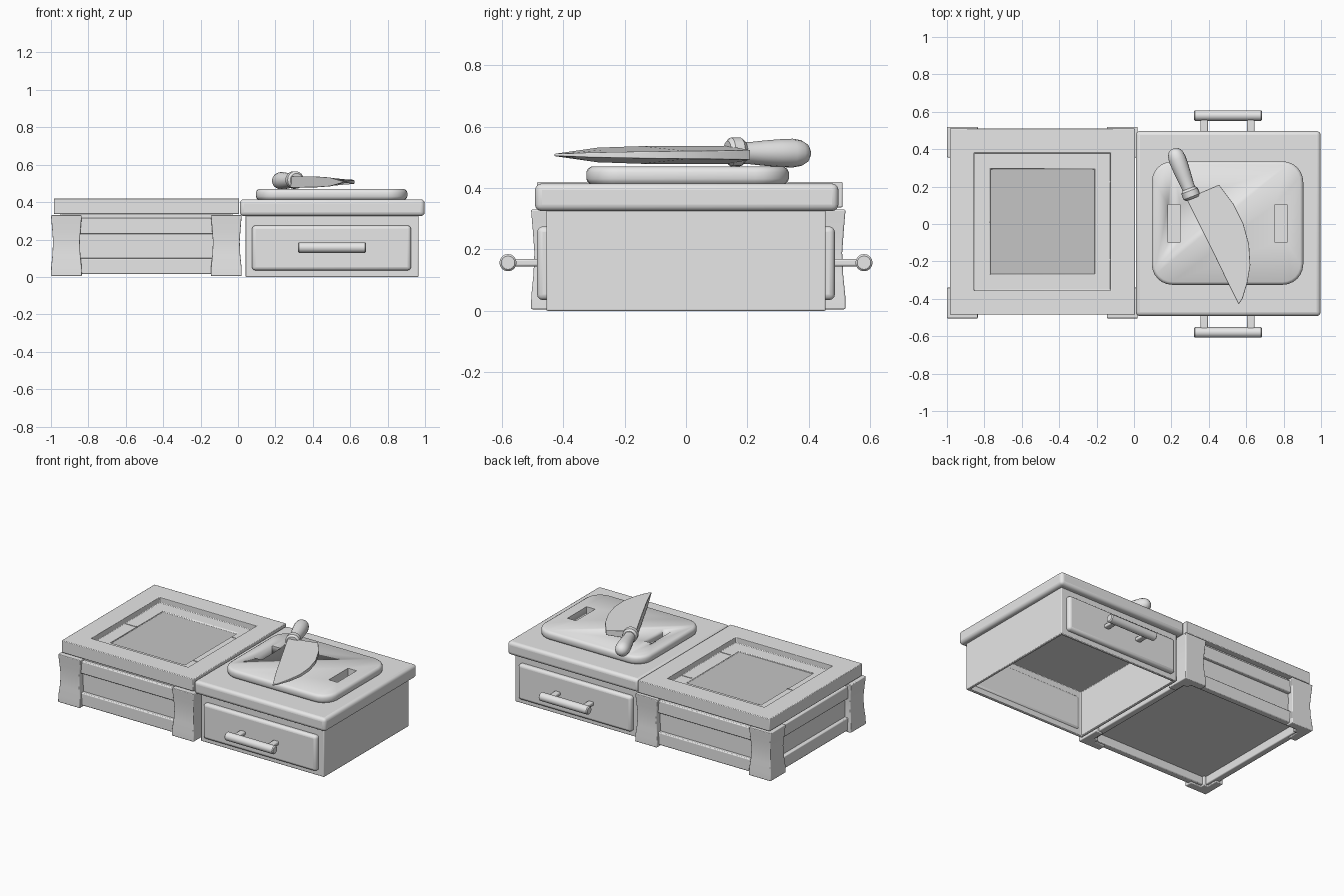
import bpy, bmesh, math
from mathutils import Vector

if "Cube" in bpy.data.objects:
    bpy.data.objects.remove(bpy.data.objects["Cube"])


def material(name, v):
    m = bpy.data.materials.new(name)
    m.diffuse_color = (v, v, v, 1)
    m.use_nodes = True
    m.node_tree.nodes["Principled BSDF"].inputs["Base Color"].default_value = m.diffuse_color
    return m


LIGHT = material("light_grey", 0.8)
DARK = material("panel_grey", 0.56)


def finish(name, bm, bevel=0.0, seg=3):
    bmesh.ops.recalc_face_normals(bm, faces=bm.faces)
    me = bpy.data.meshes.new(name)
    bm.to_mesh(me)
    bm.free()
    ob = bpy.data.objects.new(name, me)
    bpy.context.collection.objects.link(ob)
    me.materials.append(LIGHT)
    if bevel:
        mod = ob.modifiers.new("bevel", 'BEVEL')
        mod.width, mod.segments = bevel, seg
        mod.limit_method, mod.angle_limit = 'ANGLE', math.radians(35)
    bpy.ops.object.select_all(action='DESELECT')
    ob.select_set(True)
    bpy.context.view_layer.objects.active = ob
    bpy.ops.object.shade_smooth_by_angle(angle=math.radians(35))
    return ob


def box_bm(x0, x1, y0, y1, z0, z1):
    bm = bmesh.new()
    bmesh.ops.create_cube(bm, size=1)
    for v in bm.verts:
        v.co = ((x0 + x1) / 2 + v.co.x * (x1 - x0),
                (y0 + y1) / 2 + v.co.y * (y1 - y0),
                (z0 + z1) / 2 + v.co.z * (z1 - z0))
    return bm


def box(name, *size, bevel=0.0, seg=3):
    return finish(name, box_bm(*size), bevel, seg)


def loft(name, rings, bevel=0.0):
    bm = bmesh.new()
    vs = [[bm.verts.new(p) for p in r] for r in rings]
    n = len(rings[0])
    for a, b in zip(vs, vs[1:]):
        for i in range(n):
            bm.faces.new((a[i], a[(i + 1) % n], b[(i + 1) % n], b[i]))
    bm.faces.new(vs[0])
    bm.faces.new(vs[-1])
    return finish(name, bm, bevel)


def tube(name, start, axis, profile, n=16):
    """Round part along an axis from (distance, radius) pairs."""
    a = Vector(axis).normalized()
    u = a.orthogonal().normalized()
    w = a.cross(u)
    rings = [[Vector(start) + a * t + (u * math.cos(k * math.tau / n)
              + w * math.sin(k * math.tau / n)) * r for k in range(n)] for t, r in profile]
    return loft(name, rings)


def pocket(bm, direction, margin, depth):
    """Inset the extreme face in a direction and push it inward."""
    bm.faces.ensure_lookup_table()
    face = max(bm.faces, key=lambda f: f.normal.dot(direction) * 10 + f.calc_center_median().dot(direction))
    bmesh.ops.inset_region(bm, faces=[face], thickness=margin, use_even_offset=True)
    return sink(bm, face, direction, depth)


def sink(bm, face, direction, depth):
    new = bmesh.ops.extrude_discrete_faces(bm, faces=[face])["faces"][0]
    bmesh.ops.translate(bm, verts=new.verts, vec=-direction * depth)
    return new


# ---- Crate: recessed top frame with darker panel
UP = Vector((0, 0, 1))
bm = box_bm(-0.985, 0.005, -0.485, 0.51, 0.337, 0.42)
bm.normal_update()
floor = pocket(bm, UP, 0.13, 0.04)
bmesh.ops.inset_region(bm, faces=[floor], thickness=0.085, use_even_offset=True)
panel = sink(bm, floor, UP, 0.008)
panel.material_index = 1
top = finish("crate_top", bm, 0.006, 2)
top.data.materials.append(DARK)

# Plank seams on the recessed border
for x0, x1, y in ((-0.85, -0.77, 0.01), (-0.2, -0.125, 0.225), (-0.2, -0.125, -0.19)):
    box("plank_seam", x0, x1, y - 0.004, y + 0.004, 0.378, 0.383)

# Crate walls: recessed boards with raised rails
XL, XR, YF, YB = -0.975, -0.005, -0.48, 0.495
T = 0.03
sides = {
    "front": lambda d0, d1: (XL + T, XR - T, YF + d0, YF + d1),
    "back": lambda d0, d1: (XL + T, XR - T, YB - d1, YB - d0),
    "left": lambda d0, d1: (XL + d0, XL + d1, YF + T, YB - T),
    "right": lambda d0, d1: (XR - d1, XR - d0, YF + T, YB - T),
}
for side, span in sides.items():
    box(side + "_board", *span(0.025, 0.045), 0.03, 0.345)
    box(side + "_lower_rail", *span(0, 0.045), 0.015, 0.10, bevel=0.006, seg=2)
    box(side + "_upper_rail", *span(0, 0.045), 0.23, 0.315, bevel=0.006, seg=2)
box("crate_floor", XL + 0.04, XR - 0.04, YF + 0.04, YB - 0.04, 0.07, 0.085)

# Corner posts: L-shaped, slightly waisted
A, W = 0.165, 0.055
shape = [(0, 0), (A, 0), (A, W), (W + 0.03, W), (W + 0.03, W + 0.03), (W, W + 0.03), (W, A), (0, A)]
for cx, sx in ((-1.0, 1), (0.02, -1)):
    for cy, sy in ((-0.505, 1), (0.52, -1)):
        rings = []
        for z, k in ((0.005, 0.0), (0.05, 0.001), (0.12, 0.008), (0.19, 0.011), (0.26, 0.006), (0.33, 0.0)):
            rings.append([(cx + sx * (max(px, k) if px < A else A - k),
                           cy + sy * (max(py, k) if py < A else A - k), z) for px, py in shape])
        loft("corner_post", rings, 0.005)

# ---- Cabinet: open-bottomed body and worktop
bm = box_bm(0.04, 0.965, -0.455, 0.455, 0, 0.335)
bm.normal_update()
pocket(bm, -UP, 0.018, 0.31)
finish("cabinet_body", bm, 0.004, 2)
box("worktop", 0.01, 0.998, -0.492, 0.497, 0.325, 0.415, bevel=0.022, seg=4)

# Drawers and handles on both faces
for s, side in ((-1, "front"), (1, "back")):
    y0, y1 = sorted((s * 0.43, s * 0.485))
    box(side + "_drawer", 0.075, 0.925, y0, y1, 0.035, 0.275, bevel=0.018, seg=3)
    tube(side + "_handle", (0.32, s * 0.58, 0.157), (1, 0, 0),
         [(0, 0.022), (0.006, 0.028), (0.359, 0.028), (0.365, 0.022)])
    y0, y1 = sorted((s * 0.47, s * 0.575))
    for x in (0.375, 0.625):
        box(side + "_handle_stem", x - 0.02, x + 0.02, y0, y1, 0.145, 0.169, bevel=0.006, seg=2)


# ---- Cutting board with two grip slots
def rounded_rect(x0, x1, y0, y1, r, z, n=6):
    pts = []
    for q, (cx, cy) in enumerate(((x1 - r, y1 - r), (x0 + r, y1 - r), (x0 + r, y0 + r), (x1 - r, y0 + r))):
        for i in range(n + 1):
            a = (q + i / n) * math.pi / 2
            pts.append((cx + r * math.cos(a), cy + r * math.sin(a), z))
    return pts


rings = []
for z, d in ((0.412, 0.014), (0.42, 0.004), (0.43, 0), (0.452, 0), (0.463, 0.005), (0.47, 0.016)):
    rings.append(rounded_rect(0.095 + d, 0.905 - d, -0.325 + d, 0.335 - d, 0.11 - d, z))
board = loft("cutting_board", rings)
for x in (0.215, 0.785):
    cutter = box("slot_cutter", x - 0.032, x + 0.032, -0.1, 0.105, 0.4, 0.6)
    cutter.hide_render = True
    mod = board.modifiers.new("slot", 'BOOLEAN')
    mod.operation, mod.object, mod.solver = 'DIFFERENCE', cutter, 'EXACT'
    bpy.context.view_layer.objects.active = board
    bpy.ops.object.modifier_apply(modifier="slot")
    bpy.data.objects.remove(cutter)

# ---- Knife: blade outline as (x, y, half thickness)
blade = [(0.28, 0.135, 0.03), (0.35, -0.005, 0.03), (0.42, -0.145, 0.029), (0.49, -0.29, 0.024),
         (0.56, -0.43, 0.004), (0.58, -0.40, 0.004), (0.607, -0.31, 0.008), (0.622, -0.22, 0.01),
         (0.615, -0.11, 0.012), (0.585, 0.0, 0.013), (0.53, 0.11, 0.014), (0.455, 0.21, 0.016)]
loft("knife_blade", [[(x, y, 0.508 + s * h) for x, y, h in blade] for s in (-1, 1)], 0.003)
axis = (-0.36, 0.93, 0.0)
tube("knife_bolster", (0.313, 0.135, 0.518), axis,
     [(0, 0.036), (0.012, 0.047), (0.045, 0.047), (0.058, 0.036)])
tube("knife_handle", (0.30, 0.17, 0.514), axis,
     [(0, 0.036), (0.04, 0.036), (0.09, 0.041), (0.14, 0.045), (0.19, 0.047),
      (0.22, 0.042), (0.24, 0.03), (0.25, 0.012)])
